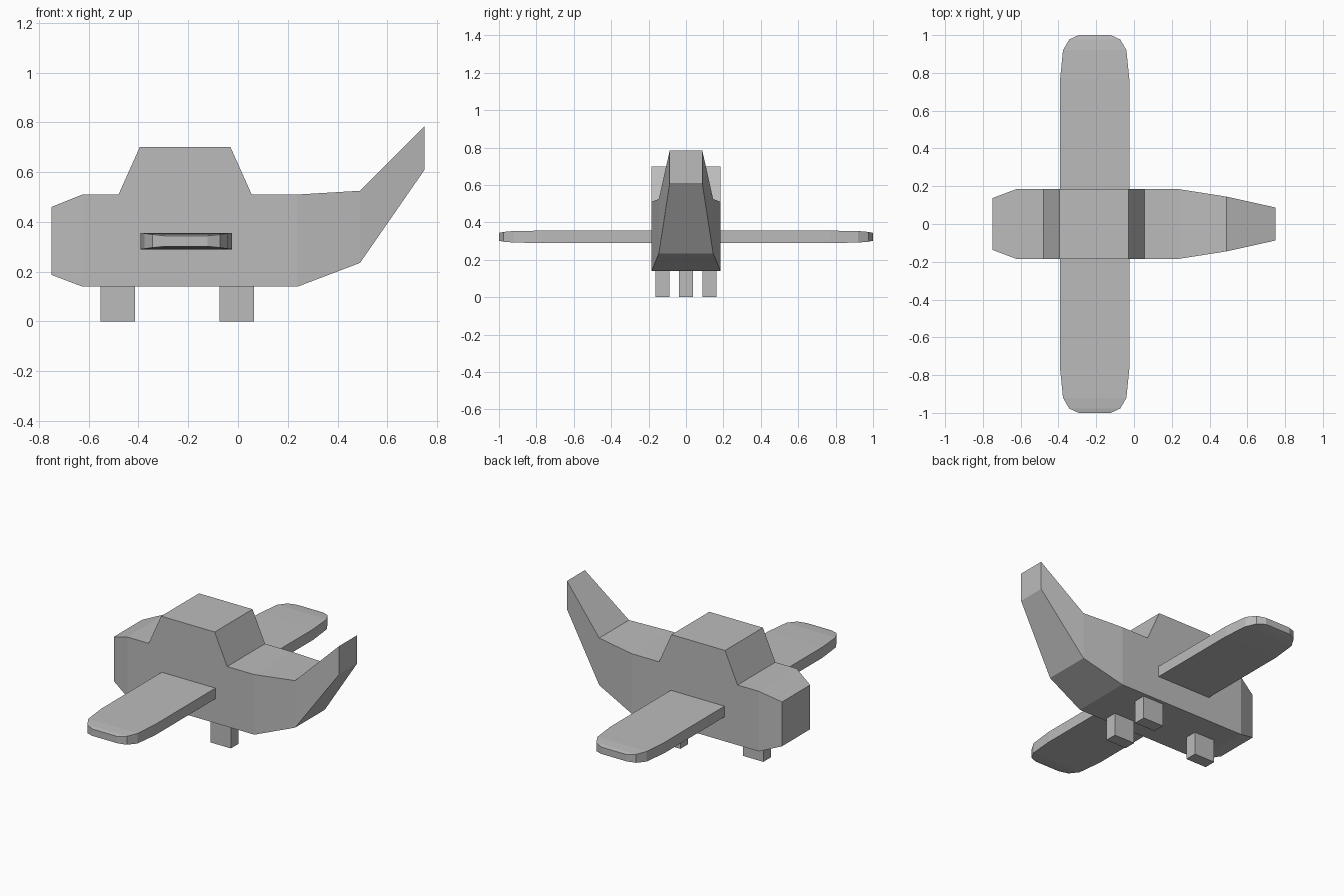
import bpy, bmesh

cube = bpy.data.objects.get("Cube")
if cube:
    bpy.data.objects.remove(cube, do_unlink=True)

# Single flat grey
grey = bpy.data.materials.new("plain grey")
grey.use_nodes = True
colour = (0.5, 0.5, 0.5, 1)
grey.diffuse_color = colour
grey.node_tree.nodes["Principled BSDF"].inputs["Base Color"].default_value = colour


def finish(name, bm):
    bmesh.ops.recalc_face_normals(bm, faces=bm.faces)
    mesh = bpy.data.meshes.new(name)
    bm.to_mesh(mesh)
    bm.free()
    mesh.materials.append(grey)
    obj = bpy.data.objects.new(name, mesh)
    bpy.context.collection.objects.link(obj)
    return obj


def loft(name, rings):
    """Skin a list of four-cornered rings and cap both ends."""
    bm = bmesh.new()
    loops = [[bm.verts.new(p) for p in ring] for ring in rings]
    for a, b in zip(loops, loops[1:]):
        for i in range(4):
            j = (i + 1) % 4
            bm.faces.new((a[i], a[j], b[j], b[i]))
    bm.faces.new(loops[0])
    bm.faces.new(loops[-1])
    return finish(name, bm)


def box(name, low, high):
    bm = bmesh.new()
    bmesh.ops.create_cube(bm, size=1)
    for v in bm.verts:
        v.co = [(l + h) / 2 + c * (h - l) for l, h, c in zip(low, high, v.co)]
    return finish(name, bm)


# Fuselage with cabin and upswept tail: x, bottom, top, half width
stations = [
    (-0.75, 0.187, 0.46, 0.137),
    (-0.625, 0.14, 0.51, 0.184),
    (-0.48, 0.14, 0.51, 0.184),
    (-0.395, 0.14, 0.70, 0.184),
    (-0.03, 0.14, 0.70, 0.184),
    (0.055, 0.14, 0.51, 0.184),
    (0.24, 0.14, 0.51, 0.184),
    (0.49, 0.235, 0.525, 0.145),
    (0.75, 0.61, 0.785, 0.087),
]
loft("fuselage", [[(x, -w, lo), (x, w, lo), (x, w, hi), (x, -w, hi)]
                  for x, lo, hi, w in stations])

# Wings with rounded tips: distance out, half chord, half thickness
wing_x, wing_z = -0.208, 0.323
sections = [(0.15, 0.183, 0.033), (0.77, 0.183, 0.033), (0.92, 0.168, 0.031),
            (0.977, 0.135, 0.026), (1.0, 0.085, 0.021)]
for side, name in ((1, "left_wing"), (-1, "right_wing")):
    loft(name, [[(wing_x + sx * c, side * y, wing_z + sz * t)
                 for sx, sz in ((-1, -1), (1, -1), (1, 1), (-1, 1))]
                for y, c, t in sections])

# Landing gear blocks
for name, x, y in (("nose_gear", -0.483, 0),
                   ("left_gear", -0.005, 0.125),
                   ("right_gear", -0.005, -0.125)):
    box(name, (x - 0.07, y - 0.037, 0), (x + 0.07, y + 0.037, 0.16))
